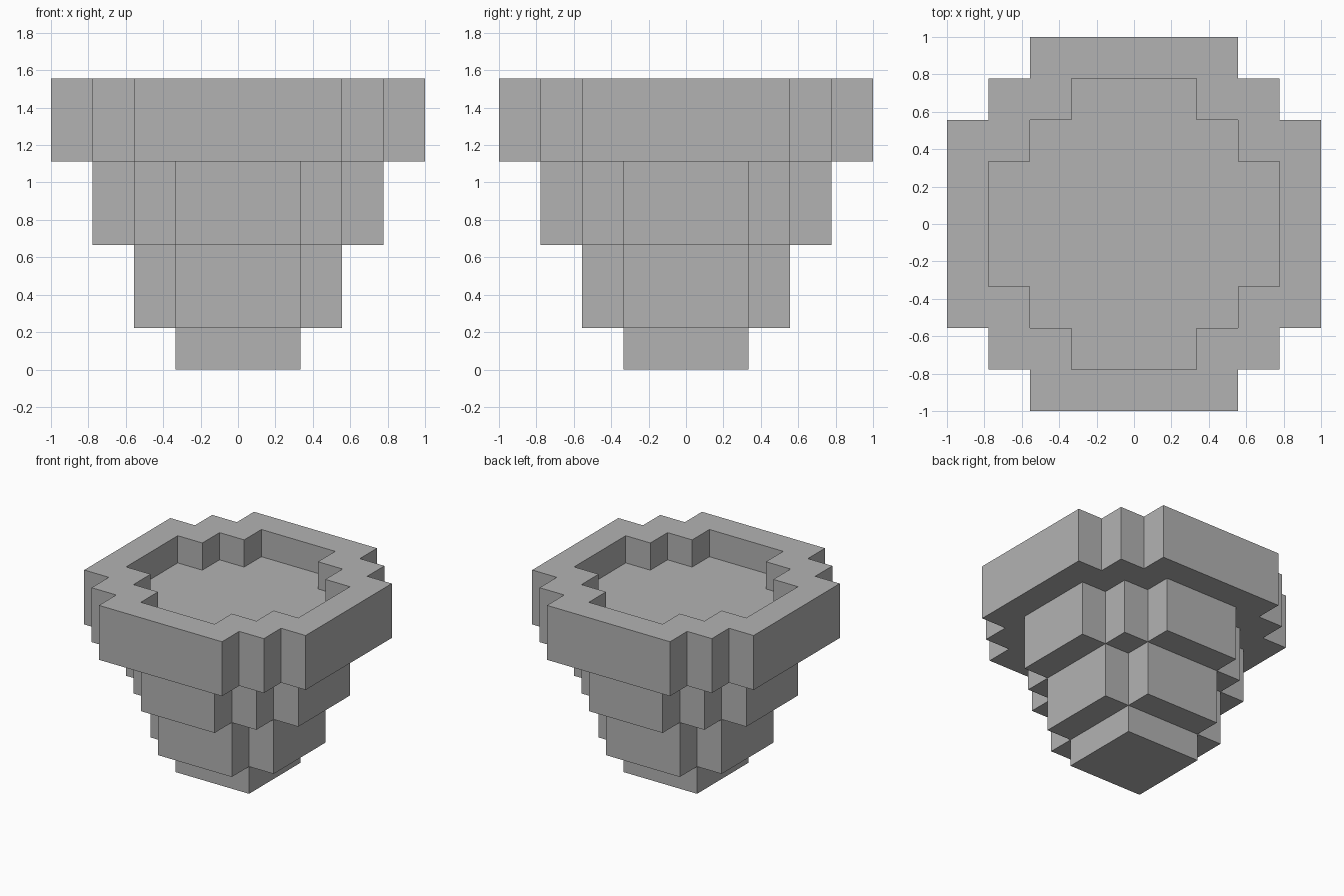
import bpy
import bmesh

default = bpy.data.objects.get("Cube")
if default:
    bpy.data.objects.remove(default, do_unlink=True)

CELL = 2 / 9  # edge of one block

stone = bpy.data.materials.new("stone grey")
stone.use_nodes = True
grey = (0.45, 0.45, 0.45, 1)
stone.diffuse_color = grey
stone.node_tree.nodes["Principled BSDF"].inputs["Base Color"].default_value = grey


def stepped_outline(arm, steps):
    """Four-fold outline: arms of half width `arm`, with stair-cut corners."""
    corner = [(arm + steps, arm)]
    for i in range(steps, 0, -1):
        x, y = arm + i - 1, arm + steps - i
        corner += [(x, y), (x, y + 1)]
    points = []
    for _ in range(4):
        points += corner
        corner = [(-y, x) for x, y in corner]
    return points


def tier(name, arm, steps, bottom, top):
    """Extrude a stepped outline between two heights, all in blocks."""
    bm = bmesh.new()
    verts = [bm.verts.new((x * CELL, y * CELL, bottom * CELL))
             for x, y in stepped_outline(arm, steps)]
    base = bm.faces.new(verts)
    walls = bmesh.ops.extrude_face_region(bm, geom=[base], use_keep_orig=True)
    raised = [v for v in walls["geom"] if isinstance(v, bmesh.types.BMVert)]
    bmesh.ops.translate(bm, verts=raised, vec=(0, 0, (top - bottom) * CELL))
    bmesh.ops.recalc_face_normals(bm, faces=bm.faces)
    mesh = bpy.data.meshes.new(name)
    bm.to_mesh(mesh)
    bm.free()
    mesh.materials.append(stone)
    obj = bpy.data.objects.new(name, mesh)
    bpy.context.collection.objects.link(obj)
    return obj


# Stacked tiers, widening upwards
tier("foot", 1.5, 0, 0, 1)
tier("lower_tier", 1.5, 1, 1, 3)
tier("middle_tier", 1.5, 2, 3, 5)
rim = tier("rim", 2.5, 2, 5, 7)

# Shallow basin sunk into the rim
cutter = tier("basin_cutter", 1.5, 2, 6, 8)
cutter.hide_render = True
cut = rim.modifiers.new("basin", "BOOLEAN")
cut.operation = "DIFFERENCE"
cut.solver = "EXACT"
cut.object = cutter
bpy.context.view_layer.objects.active = rim
bpy.ops.object.modifier_apply(modifier=cut.name)
bpy.data.objects.remove(cutter, do_unlink=True)
